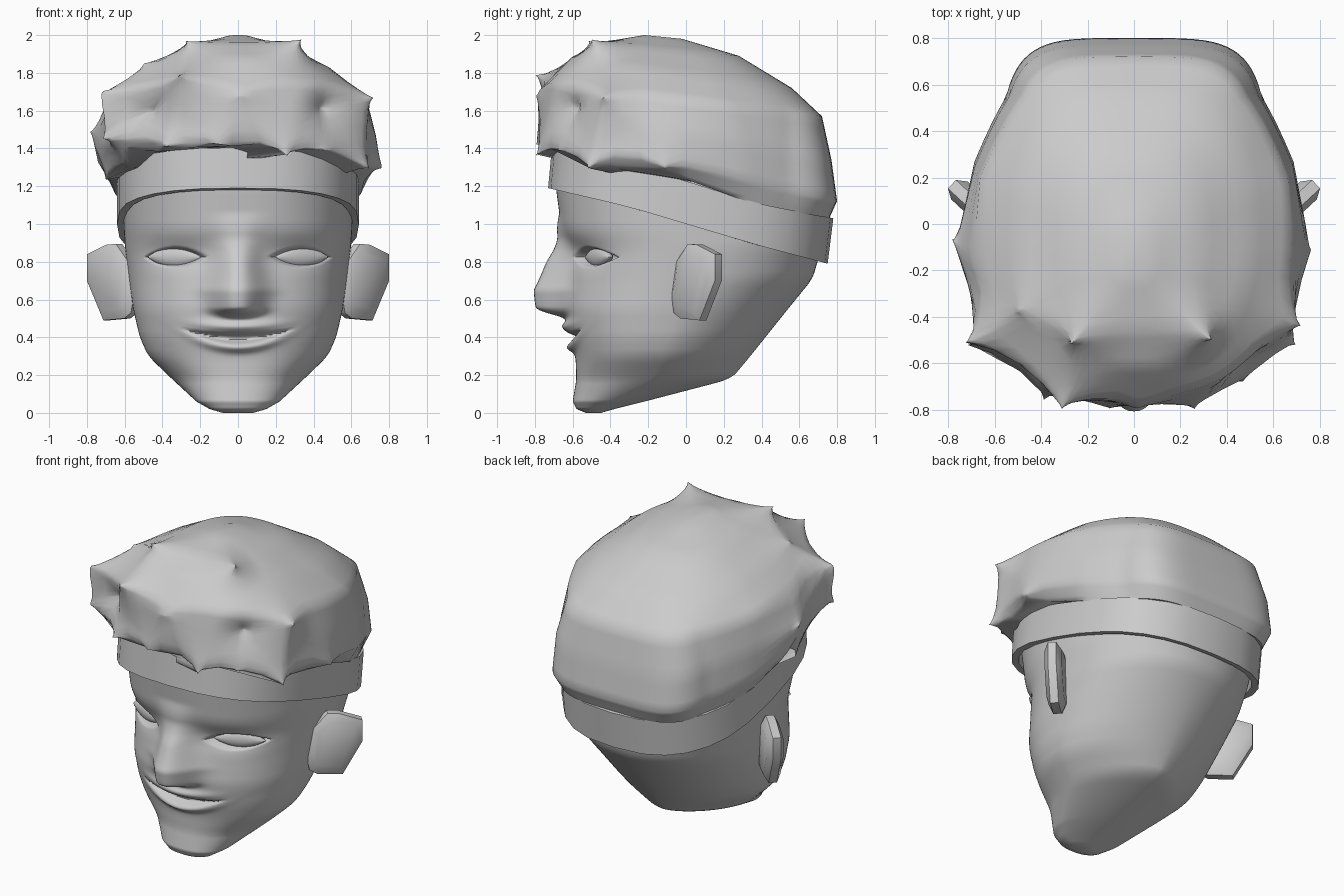
import bpy, bmesh, math
from math import sin, cos, pi, exp
from mathutils import Vector

if "Cube" in bpy.data.objects:
    bpy.data.objects.remove(bpy.data.objects["Cube"])


def lerp_table(z, table):
    # piecewise linear lookup in rows (key, v1, v2, ...)
    if z <= table[0][0]:
        return table[0][1:]
    for a, b in zip(table, table[1:]):
        if z <= b[0]:
            k = (z - a[0]) / (b[0] - a[0])
            return tuple(p + (q - p) * k for p, q in zip(a[1:], b[1:]))
    return table[-1][1:]


def soft_table(z, table, r):
    # same lookup, averaged over a window
    rows = [lerp_table(z + r * k / 4, table) for k in range(-4, 5)]
    return [sum(c) / 9 for c in zip(*rows)]


def clamp(v):
    return max(0.0, min(1.0, v))


def oval(t, w, yf, yb, n, taper=0.0):
    # superellipse point, t = 0 is the front; taper narrows the back
    s, c = sin(t), cos(t)
    x = w * math.copysign(abs(s) ** (2 / n), s)
    y = (yf + yb) / 2 - (yb - yf) / 2 * math.copysign(abs(c) ** (2 / n), c)
    return x * (1 - taper * clamp((y - .15) / .4)), y


def finish(bm, name, angle=40):
    bmesh.ops.recalc_face_normals(bm, faces=bm.faces[:])
    me = bpy.data.meshes.new(name)
    bm.to_mesh(me)
    bm.free()
    ob = bpy.data.objects.new(name, me)
    bpy.context.collection.objects.link(ob)
    bpy.ops.object.select_all(action='DESELECT')
    ob.select_set(True)
    bpy.context.view_layer.objects.active = ob
    bpy.ops.object.shade_smooth_by_angle(angle=math.radians(angle))
    return ob


def loft(bm, rings, caps=True, closed=False):
    vs = [[bm.verts.new(p) for p in r] for r in rings]
    n = len(vs[0])
    pairs = list(zip(vs, vs[1:])) + ([(vs[-1], vs[0])] if closed else [])
    for a, b in pairs:
        for i in range(n):
            j = (i + 1) % n
            bm.faces.new((a[i], a[j], b[j], b[i]))
    if caps:
        bm.faces.new(vs[0])
        bm.faces.new(vs[-1])


# Head: z, half width, front y, back y
HEAD = [(0, .08, -.53, -.45), (.02, .15, -.58, -.38), (.06, .22, -.60, -.22),
        (.18, .35, -.58, .24), (.30, .475, -.585, .34), (.40, .52, -.61, .42),
        (.55, .555, -.64, .54), (.71, .578, -.62, .67), (.88, .598, -.62, .72),
        (.98, .605, -.66, .73), (1.2, .615, -.69, .73), (1.45, .60, -.66, .68)]
# Nose: z, protrusion, half width
NOSE = [(.50, 0, .08), (.545, .155, .115), (.65, .18, .14), (.80, .12, .11),
        (.93, .04, .11), (1.06, 0, .12)]


def face_relief(x, z):
    # nose, eye sockets, smiling mouth and lips, as outward distance
    ax = abs(x)
    p, w = soft_table(z, NOSE, .015)
    d = p * exp(-(ax / w) ** 2.4)
    d -= .035 * exp(-((ax - .32) / .17) ** 2 - ((z - .83) / .07) ** 2)
    h = .055 * max(0, 1 - ((ax - .33) / .165) ** 2)
    d -= .05 * clamp((h - abs(z - .825)) / .02)
    q = (ax / .3) ** 2
    top, bot = .425 + .025 * q, .365 + .08 * q
    d -= .035 * clamp(min(top - z, z - bot) / .022)
    lip = exp(-(ax / .2) ** 2)
    d += .035 * lip * exp(-((z - top - .03) / .03) ** 2)
    d += .035 * lip * exp(-((z - bot + .02) / .025) ** 2)
    return d


rings = []
for i in range(191):
    z = 1.45 * i / 190
    w, yf, yb = soft_table(z, HEAD, .035 * clamp((z - .04) / .2))
    ring = []
    for j in range(160):
        u = j / 80 - 1
        t = pi * (.65 * u + .35 * u ** 3)
        n = 2.3 if abs(t) < pi / 2 else 1.6 + .7 * clamp((z - .2) / .7)
        x, y = oval(t, w, yf, yb, n)
        if abs(t) < pi / 2:
            y -= face_relief(x, z)
        ring.append((x, y, z))
    rings.append(ring)
bm = bmesh.new()
loft(bm, rings)
finish(bm, "head", 60)

# Almond shaped eyes and tilted plate ears, mirrored
EAR = [(0, .62), (.02, .53), (.07, .50), (.22, .49), (.34, .70), (.34, .84),
       (.2, .89), (.13, .895), (.04, .80)]
for side, label in ((1, "left"), (-1, "right")):
    bm = bmesh.new()
    bmesh.ops.create_uvsphere(bm, u_segments=24, v_segments=12, radius=1)
    a = math.radians(24)
    for v in bm.verts:
        x, y, z = v.co
        z *= math.sqrt(max(0, 1 - x * x))
        x, y, z = x * .165, y * .035, z * .055
        v.co = (side * (.33 + x * cos(a) - y * sin(a)),
                -.46 + x * sin(a) + y * cos(a), .825 + z)
    finish(bm, label + "_eye")

    bm = bmesh.new()
    er = []
    for off, k in ((-.055, .75), (-.025, 1), (.025, 1), (.05, .75)):
        er.append([(side * (.535 + .73 * (.17 + (s - .17) * k) + .68 * off),
                    -.06 + .68 * (.17 + (s - .17) * k) - .73 * off,
                    .7 + (z - .7) * k) for s, z in EAR])
    loft(bm, er)
    finish(bm, label + "_ear", 50)

# Headband, sloping down to the back
LOW = [(-.73, 1.19), (-.3, 1.09), (.37, .89), (.75, .79)]
HIGH = [(-.73, 1.41), (-.1, 1.26), (.37, 1.11), (.78, 1.03)]
section = []
for w, yf, yb, edge in ((.64, -.73, .75, LOW), (.64, -.71, .78, HIGH),
                        (.58, -.65, .72, HIGH), (.60, -.69, .71, LOW)):
    pts = [oval(2 * pi * j / 28, w, yf, yb, 2.6) for j in range(28)]
    section.append([(x, y, lerp_table(y, edge)[0]) for x, y in pts])
bm = bmesh.new()
loft(bm, section, caps=False, closed=True)
finish(bm, "headband")

# Hair mass: step, half width, front y, front z, back y, back z, back squareness, taper
HAIR = [(0, .67, -.74, 1.43, .76, 1.03, 4.0, .18), (1, .735, -.77, 1.49, .80, 1.12, 4.5, .22),
        (2, .725, -.76, 1.62, .77, 1.34, 4.5, .22), (3, .68, -.74, 1.75, .72, 1.57, 4.0, .22),
        (4, .50, -.61, 1.88, .56, 1.72, 3.0, .10), (5, .28, -.46, 1.96, .28, 1.89, 2.5, 0),
        (6, .06, -.22, 2.0, -.02, 1.98, 2.2, 0)]
HAIRLINE = [(-.74, 1.43), (-.6, 1.39), (-.45, 1.30), (-.12, 1.28), (.4, 1.09), (.77, 1.03)]
# Locks pinched out of the mass: root on the surface, tip, radius
LOCKS = [((-.60, -.48, 1.64), (-.73, -.51, 1.71), .20),
         ((-.58, -.52, 1.48), (-.72, -.52, 1.45), .18),
         ((-.70, -.15, 1.45), (-.785, -.06, 1.49), .25),
         ((-.66, -.22, 1.28), (-.70, -.14, 1.23), .14),
         ((.62, -.40, 1.64), (.72, -.44, 1.67), .18),
         ((.60, -.48, 1.38), (.70, -.52, 1.29), .20),
         ((.68, -.15, 1.36), (.77, -.10, 1.29), .18),
         ((.24, -.44, 1.91), (.34, -.50, 1.98), .17),
         ((-.20, -.44, 1.92), (-.28, -.52, 1.97), .17),
         ((-.46, -.34, 1.82), (-.50, -.38, 1.85), .20),
         ((-.30, -.68, 1.74), (-.31, -.80, 1.79), .22),
         ((-.36, -.68, 1.42), (-.39, -.76, 1.41), .13),
         ((-.12, -.72, 1.45), (-.10, -.80, 1.42), .17),
         ((.05, -.73, 1.66), (.0, -.80, 1.68), .20),
         ((.24, -.71, 1.42), (.26, -.80, 1.36), .19),
         ((.44, -.62, 1.42), (.47, -.68, 1.39), .13),
         # hollows between the locks
         ((-.47, -.62, 1.58), (-.44, -.56, 1.60), .13),
         ((.45, -.60, 1.60), (.43, -.54, 1.62), .14)]
rings = []
for i in range(25):
    w, yf, zf, yb, zb, nb, tap = lerp_table(i / 4, HAIR)
    ring = []
    for j in range(80):
        t = 2 * pi * j / 80
        x, y = oval(t, w, yf, yb, nb if cos(t) < 0 else 2.45, tap)
        z = zf + (zb - zf) * (y - yf) / (yb - yf)
        if i < 4:
            slope = HAIR[0][3] - .267 * (y + .74)
            z += (lerp_table(y, HAIRLINE)[0] - slope) * (1 - i / 4)
        if i == 0 and y < -.3:
            z += (-.02, .01, .02, .0)[j % 4]
        p = Vector((x, y, z))
        q = p.copy()
        for root, tip, r in LOCKS:
            k = clamp(1 - (p - Vector(root)).length / r)
            q = q.lerp(Vector(tip), min(.95, 1.1 * k))
        ring.append(q)
    rings.append(ring)
bm = bmesh.new()
loft(bm, rings)
finish(bm, "hair", 60)
